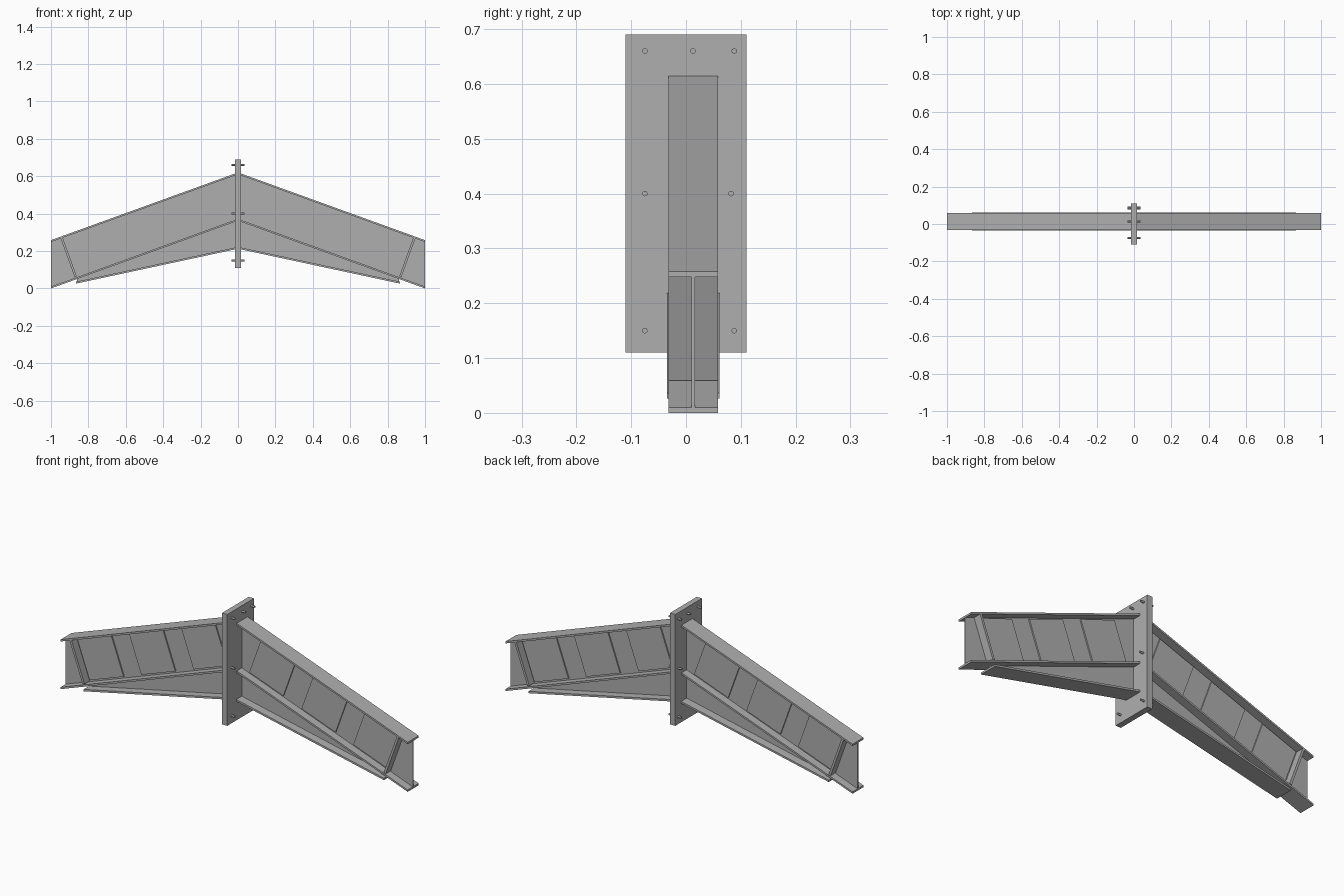
import bpy
import bmesh
from math import atan, cos, sin, pi
from mathutils import Matrix

cube = bpy.data.objects.get("Cube")
if cube:
    bpy.data.objects.remove(cube, do_unlink=True)

steel = bpy.data.materials.new("steel grey")
steel.use_nodes = True
steel.diffuse_color = (0.43, 0.43, 0.43, 1)
steel.node_tree.nodes["Principled BSDF"].inputs["Base Color"].default_value = steel.diffuse_color

SLOPE = 0.362
ANGLE = atan(SLOPE)
MID = 0.013       # centre line of the beams in y
HALF = 0.045      # half flange width
WEB = 0.003       # half web thickness
THICK = 0.01      # flange thickness
PLATE = 0.015     # half thickness of the joint plate


def finish(bm, name):
    bmesh.ops.recalc_face_normals(bm, faces=bm.faces)
    mesh = bpy.data.meshes.new(name)
    bm.to_mesh(mesh)
    bm.free()
    mesh.materials.append(steel)
    obj = bpy.data.objects.new(name, mesh)
    bpy.context.collection.objects.link(obj)
    return obj


def slab(name, outline, y0, y1, side):
    """Extrude an x-z outline from y0 to y1, mirrored in x when side is -1."""
    bm = bmesh.new()
    face = bm.faces.new([bm.verts.new((side * x, y0, z)) for x, z in outline])
    new = bmesh.ops.extrude_face_region(bm, geom=[face])["geom"]
    moved = [v for v in new if isinstance(v, bmesh.types.BMVert)]
    bmesh.ops.translate(bm, verts=moved, vec=(0, y1 - y0, 0))
    return finish(bm, name)


def top(x):
    return 0.62 - SLOPE * x


def bottom(x):
    return 0.362 - SLOPE * x


def haunch(x):
    return 0.212 - 0.215 * x


def strip(line, end):
    """Outline of a flange whose underside follows a line."""
    return [(PLATE, line(PLATE)), (end, line(end)),
            (end, line(end) + THICK), (PLATE, line(PLATE) + THICK)]


def tilted(cx, cz, along, across):
    """Rectangle outline turned to follow the beam."""
    c, s = cos(ANGLE), sin(ANGLE)
    return [(cx + a * along * c + b * across * s, cz - a * along * s + b * across * c)
            for a, b in ((-1, -1), (1, -1), (1, 1), (-1, 1))]


for side, word in ((1, "left"), (-1, "right")):
    # Sloping I-beam
    slab(word + "_top_flange", strip(lambda x: top(x) - THICK, 1),
         MID - HALF, MID + HALF, side)
    slab(word + "_bottom_flange", strip(bottom, 1), MID - HALF, MID + HALF, side)
    slab(word + "_beam_web",
         [(PLATE, bottom(PLATE) + THICK), (1, bottom(1) + THICK),
          (1, top(1) - THICK), (PLATE, top(PLATE) - THICK)],
         MID - WEB, MID + WEB, side)

    # Tapered haunch below the beam
    slab(word + "_haunch_flange", strip(haunch, 0.865),
         MID - HALF - 0.003, MID + HALF + 0.003, side)
    slab(word + "_haunch_web",
         [(PLATE, haunch(PLATE) + THICK), (0.86, haunch(0.86) + THICK),
          (0.86, bottom(0.86)), (PLATE, bottom(PLATE))],
         MID - WEB, MID + WEB, side)

    # Raised web panels
    for i, x in enumerate((0.196, 0.497, 0.795)):
        slab(f"{word}_web_panel_{i + 1}", tilted(x, 0.492 - SLOPE * x, 0.104, 0.104),
             MID - 0.01, MID + 0.01, side)

    # End stiffeners on both faces of the web
    for face, where in ((-1, "front"), (1, "back")):
        slab(f"{word}_{where}_stiffener", tilted(0.905, 0.165, 0.006, 0.11),
             MID + face * WEB, MID + face * HALF, side)

# Joint plate
slab("joint_plate", [(-PLATE, 0.11), (PLATE, 0.11), (PLATE, 0.69), (-PLATE, 0.69)],
     -0.11, 0.11, 1)

# Bolts through the plate
bolts = [(-0.075, 0.66), (0.013, 0.66), (0.088, 0.66),
         (-0.075, 0.4), (0.082, 0.4), (-0.075, 0.15), (0.088, 0.15)]
for i, (y, z) in enumerate(bolts):
    bm = bmesh.new()
    bmesh.ops.create_cone(bm, cap_ends=True, segments=16, radius1=0.005, radius2=0.005,
                          depth=0.072,
                          matrix=Matrix.Translation((0, y, z)) @ Matrix.Rotation(pi / 2, 4, "Y"))
    for f in bm.faces:
        f.smooth = len(f.verts) == 4
    for e in bm.edges:
        e.smooth = all(len(f.verts) == 4 for f in e.link_faces)
    finish(bm, f"bolt_{i + 1}")
